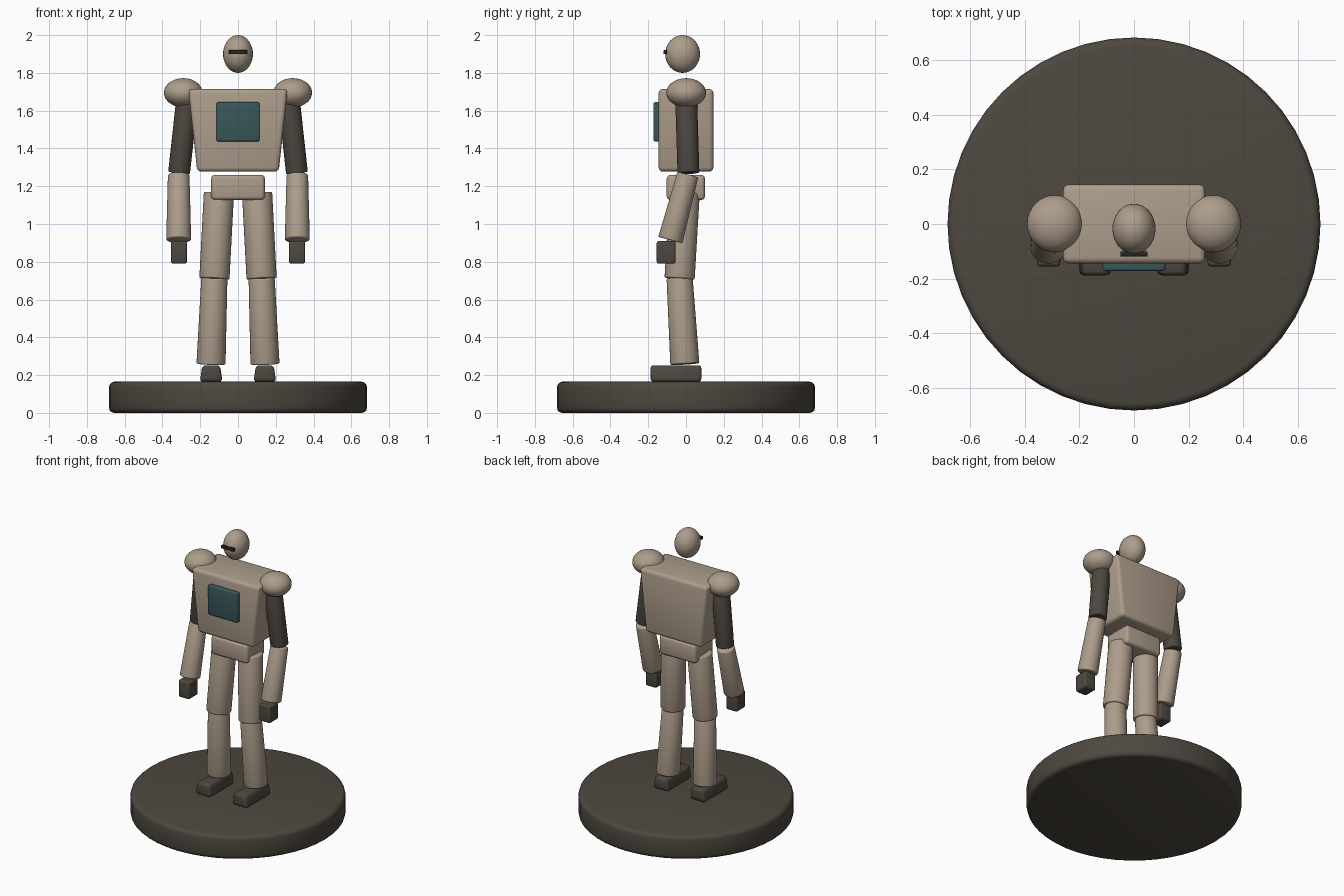
import bpy, bmesh, math
from mathutils import Vector, Matrix

if "Cube" in bpy.data.objects:
    bpy.data.objects.remove(bpy.data.objects["Cube"])


def material(name, rgb):
    m = bpy.data.materials.new(name)
    m.diffuse_color = (*rgb, 1)
    m.use_nodes = True
    m.node_tree.nodes["Principled BSDF"].inputs["Base Color"].default_value = m.diffuse_color
    return m


TAN = material("tan_shell", (0.42, 0.34, 0.26))
DARK = material("dark_joint", (0.075, 0.064, 0.05))
BLACK = material("visor_black", (0.02, 0.02, 0.02))
TEAL = material("teal_panel", (0.04, 0.095, 0.1))


def finish(name, bm, mat, bevel=0.0, segs=3):
    """Round the hard edges, then turn the bmesh into a smooth shaded object."""
    if bevel:
        bm.normal_update()
        edges = [e for e in bm.edges if e.calc_face_angle(0) > math.radians(40)]
        bmesh.ops.bevel(bm, geom=edges, offset=bevel, segments=segs,
                        profile=0.5, affect='EDGES', clamp_overlap=True)
    bmesh.ops.recalc_face_normals(bm, faces=bm.faces[:])
    me = bpy.data.meshes.new(name)
    bm.to_mesh(me)
    bm.free()
    me.materials.append(mat)
    ob = bpy.data.objects.new(name, me)
    bpy.context.collection.objects.link(ob)
    bpy.ops.object.select_all(action='DESELECT')
    ob.select_set(True)
    bpy.context.view_layer.objects.active = ob
    bpy.ops.object.shade_smooth_by_angle(angle=math.radians(35))
    return ob


def box(name, lo, hi, mat, bevel, top=1.0, bottom=1.0):
    """Box between two corners; top and bottom scale its width in x."""
    lo, hi = Vector(lo), Vector(hi)
    mid, size = (lo + hi) / 2, hi - lo
    bm = bmesh.new()
    bmesh.ops.create_cube(bm, size=1)
    for v in bm.verts:
        k = top if v.co.z > 0 else bottom
        v.co = mid + Vector((v.co.x * size.x * k, v.co.y * size.y, v.co.z * size.z))
    return finish(name, bm, mat, bevel)


def limb(name, a, b, ra, rb, mat, bevel=0.008, sides=32):
    """Tapered cylinder from a to b."""
    a, b = Vector(a), Vector(b)
    d = b - a
    rot = d.to_track_quat('Z', 'Y').to_matrix().to_4x4()
    bm = bmesh.new()
    bmesh.ops.create_cone(bm, cap_ends=True, segments=sides, radius1=ra, radius2=rb,
                          depth=d.length, matrix=Matrix.Translation((a + b) / 2) @ rot)
    return finish(name, bm, mat, bevel)


def ball(name, centre, radii, mat):
    bm = bmesh.new()
    bmesh.ops.create_uvsphere(bm, u_segments=32, v_segments=20, radius=1,
                              matrix=Matrix.Translation(centre) @ Matrix.Diagonal((*radii, 1)))
    return finish(name, bm, mat)


# display base
limb("base", (0, 0, 0), (0, 0, 0.165), 0.683, 0.683, DARK, 0.028, 48)

# head and visor
ball("head", (0, -0.018, 1.9), (0.079, 0.092, 0.1), TAN)
box("visor", (-0.05, -0.119, 1.899), (0.05, -0.1, 1.92), BLACK, 0.003)

# torso, chest panel and pelvis
box("torso", (-0.263, -0.145, 1.277), (0.263, 0.145, 1.715), TAN, 0.022, bottom=0.82)
box("chest_panel", (-0.115, -0.173, 1.437), (0.115, -0.13, 1.645), TEAL, 0.01)
box("pelvis", (-0.142, -0.102, 1.127), (0.142, 0.1, 1.26), TAN, 0.02)

for side, s in (("left", 1), ("right", -1)):
    # arm
    ball(side + "_shoulder", (s * 0.29, 0.001, 1.695), (0.102, 0.105, 0.077), TAN)
    limb(side + "_upper_arm", (s * 0.266, 0.0, 1.69), (s * 0.312, 0.013, 1.27),
         0.058, 0.058, DARK)
    limb(side + "_forearm", (s * 0.314, 0.01, 1.262), (s * 0.314, -0.083, 0.915),
         0.057, 0.066, TAN)
    x = s * 0.313
    box(side + "_hand", (x - 0.043, -0.155, 0.79), (x + 0.043, -0.055, 0.91), DARK, 0.012)
    # leg
    limb(side + "_thigh", (s * 0.101, -0.007, 1.165), (s * 0.125, -0.034, 0.71),
         0.08, 0.08, TAN)
    limb(side + "_shin", (s * 0.125, -0.034, 0.715), (s * 0.143, -0.006, 0.258),
         0.069, 0.077, TAN)
    x = s * 0.142
    box(side + "_foot", (x - 0.06, -0.188, 0.165), (x + 0.06, 0.082, 0.252), DARK, 0.018,
        top=0.78)
